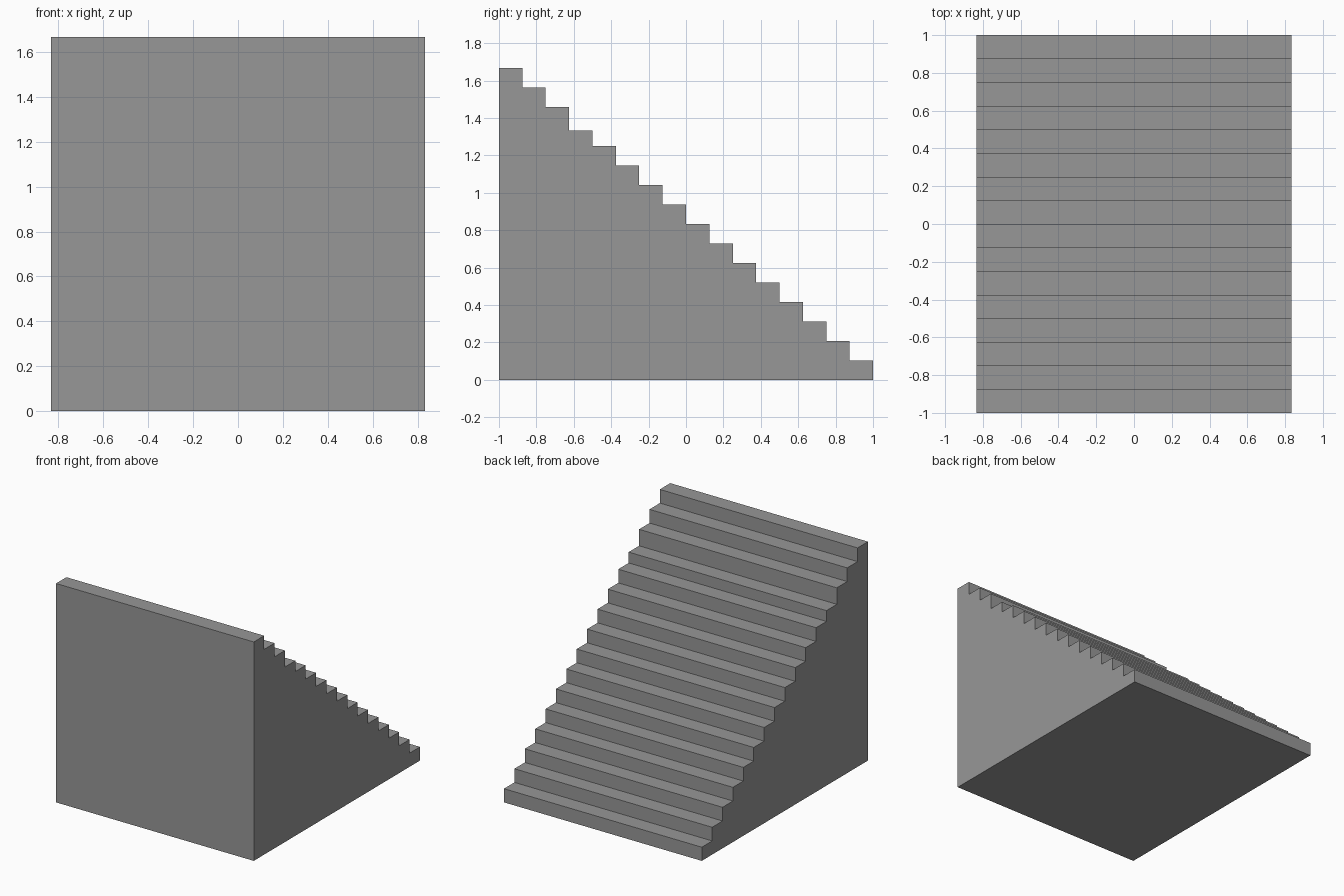
import bpy
import bmesh

cube = bpy.data.objects.get("Cube")
if cube:
    bpy.data.objects.remove(cube, do_unlink=True)

STEPS = 16
HALF_WIDTH = 0.833
TREAD = 2 / STEPS
RISE = 1.667 / STEPS

# Tread heights, from the lowest step at the back to the tallest at the front
heights = [RISE * (i + 1) for i in range(STEPS)]
heights[12] = 1.333  # one slightly lower step

# Stepped side profile
profile = [(-1, 0), (1, 0)]
for i, z in enumerate(heights):
    y = 1 - i * TREAD
    profile += [(y, z), (y - TREAD, z)]

# Extrude the profile across the width
bm = bmesh.new()
side = bm.faces.new([bm.verts.new((-HALF_WIDTH, y, z)) for y, z in profile])
result = bmesh.ops.extrude_face_region(bm, geom=[side], use_keep_orig=True)
verts = [v for v in result["geom"] if isinstance(v, bmesh.types.BMVert)]
bmesh.ops.translate(bm, verts=verts, vec=(2 * HALF_WIDTH, 0, 0))
bmesh.ops.recalc_face_normals(bm, faces=bm.faces)
mesh = bpy.data.meshes.new("staircase")
bm.to_mesh(mesh)
bm.free()

# Plain grey stone
grey = bpy.data.materials.new("stone_grey")
grey.use_nodes = True
colour = (0.31, 0.31, 0.31, 1)
grey.diffuse_color = colour
grey.node_tree.nodes["Principled BSDF"].inputs["Base Color"].default_value = colour
mesh.materials.append(grey)

staircase = bpy.data.objects.new("staircase", mesh)
bpy.context.collection.objects.link(staircase)
